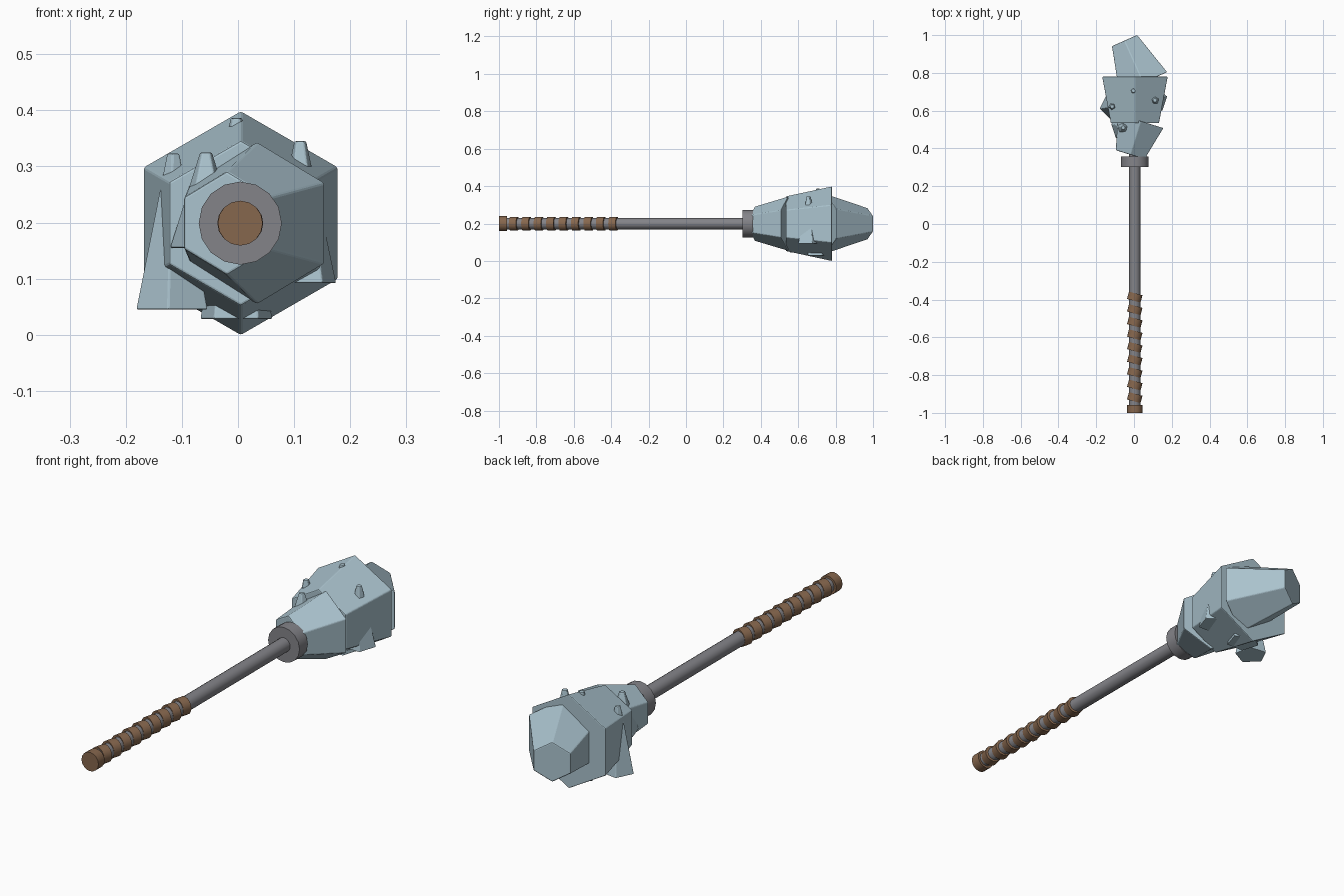
import bpy, bmesh, math
from mathutils import Vector

if "Cube" in bpy.data.objects:
    bpy.data.objects.remove(bpy.data.objects["Cube"])

CX, CZ = 0.004, 0.199


def material(name, rgb):
    m = bpy.data.materials.new(name)
    m.diffuse_color = (*rgb, 1)
    m.use_nodes = True
    m.node_tree.nodes["Principled BSDF"].inputs["Base Color"].default_value = m.diffuse_color
    return m


STEEL = material("grey_metal", (0.23, 0.23, 0.25))
LEATHER = material("brown_leather", (0.24, 0.135, 0.075))
ICE = material("pale_blue_stone", (0.40, 0.54, 0.61))


def frustum(name, p0, p1, r0, r1, sides, mat, up=(0, 0, 1), bevel=0, smooth=False):
    """Tapered prism from p0 to p1; its first corner points along 'up'."""
    p0, p1 = Vector(p0), Vector(p1)
    d = (p1 - p0).normalized()
    u = Vector(up)
    u = (u - d * u.dot(d)).normalized()
    v = d.cross(u)
    bm = bmesh.new()
    rings = []
    for p, r in ((p0, r0), (p1, r1)):
        rings.append([bm.verts.new(p + r * (math.cos(a) * u + math.sin(a) * v))
                      for a in (math.tau * i / sides for i in range(sides))])
    for i in range(sides):
        j = (i + 1) % sides
        bm.faces.new((rings[0][i], rings[0][j], rings[1][j], rings[1][i]))
    bm.faces.new(rings[0])
    bm.faces.new(rings[1])
    bmesh.ops.recalc_face_normals(bm, faces=bm.faces)
    me = bpy.data.meshes.new(name)
    bm.to_mesh(me)
    bm.free()
    me.materials.append(mat)
    ob = bpy.data.objects.new(name, me)
    bpy.context.collection.objects.link(ob)
    if bevel:
        mod = ob.modifiers.new("soft_edges", 'BEVEL')
        mod.width = bevel
        mod.segments = 2
    if smooth:
        bpy.ops.object.select_all(action='DESELECT')
        ob.select_set(True)
        bpy.context.view_layer.objects.active = ob
        bpy.ops.object.shade_smooth_by_angle(angle=math.radians(30))
    return ob


# Shaft, collar and pommel
frustum("shaft", (CX, -0.98, CZ), (CX, 0.40, CZ), 0.03, 0.03, 16, STEEL, smooth=True)
frustum("collar", (CX, 0.302, CZ), (CX, 0.358, CZ), 0.074, 0.074, 16, STEEL, smooth=True)
frustum("pommel", (CX, -1.0, CZ), (CX, -0.958, CZ), 0.04, 0.04, 16, LEATHER, smooth=True)

# Slanted leather wraps on the grip
tilt = math.radians(15)
d = Vector((math.sin(tilt), math.cos(tilt), 0)) * 0.02
for i in range(9):
    c = Vector((CX, -0.387 - 0.0665 * i, CZ))
    frustum(f"grip_wrap_{i + 1}", c - d, c + d, 0.037, 0.037, 16, LEATHER, smooth=True)

# Three six-sided stone blocks of the head
frustum("head_lower_block", (-0.02, 0.367, CZ), (0.035, 0.545, CZ), 0.092, 0.145, 6, ICE, bevel=0.004)
frustum("head_main_block", (0.005, 0.534, CZ), (0.005, 0.78, CZ), 0.147, 0.2, 6, ICE, bevel=0.004)
frustum("head_tip_block", (0.049, 0.748, CZ), (-0.05, 0.971, CZ), 0.159, 0.084, 6, ICE, bevel=0.004)

# Five-sided spikes through the head: x, y, base z, tip z, corner angle
spikes = [(-0.115, 0.622, 0.045, 0.323, 190),
          (0.111, 0.655, 0.092, 0.345, 18),
          (-0.057, 0.510, 0.155, 0.325, 18),
          (-0.003, 0.705, 0.028, 0.386, 18)]
for i, (x, y, z0, z1, a) in enumerate(spikes):
    a = math.radians(a)
    frustum(f"spike_{i + 1}", (x, y, z0), (x, y, z1), 0.068, 0.012, 5, ICE,
            up=(math.cos(a), math.sin(a), 0), bevel=0.003)
